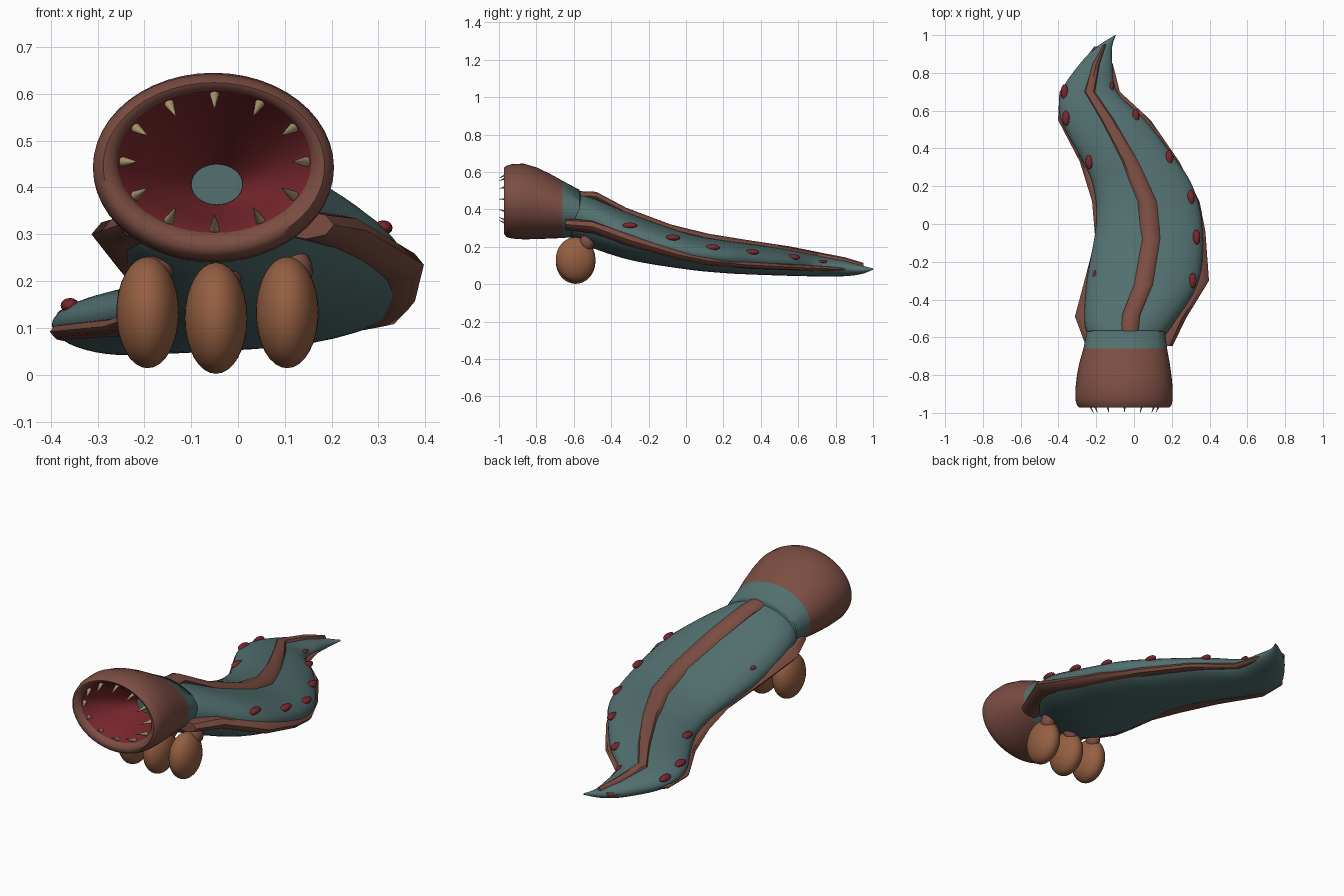
import bpy
import bmesh
from math import sin, cos, pi, radians
from mathutils import Vector, Matrix

if "Cube" in bpy.data.objects:
    bpy.data.objects.remove(bpy.data.objects["Cube"])


def material(name, rgb):
    m = bpy.data.materials.new(name)
    m.use_nodes = True
    m.diffuse_color = (*rgb, 1)
    m.node_tree.nodes["Principled BSDF"].inputs["Base Color"].default_value = (*rgb, 1)
    return m


teal = material("teal skin", (0.085, 0.16, 0.16))
brown = material("reddish brown", (0.2, 0.075, 0.055))
maroon = material("mouth red", (0.19, 0.02, 0.026))
red = material("spot red", (0.2, 0.02, 0.028))
tan = material("egg tan", (0.3, 0.115, 0.055))
ivory = material("tooth ivory", (0.42, 0.32, 0.17))


def finish(name, bm, mats, angle=50):
    bmesh.ops.recalc_face_normals(bm, faces=bm.faces[:])
    mesh = bpy.data.meshes.new(name)
    bm.to_mesh(mesh)
    bm.free()
    ob = bpy.data.objects.new(name, mesh)
    bpy.context.collection.objects.link(ob)
    for m in mats:
        mesh.materials.append(m)
    bpy.ops.object.select_all(action="DESELECT")
    bpy.context.view_layer.objects.active = ob
    ob.select_set(True)
    bpy.ops.object.shade_smooth_by_angle(angle=radians(angle))
    return ob


def loft(name, rows, sides, mats, slots=None, angle=50):
    """Elliptical sections across y; each row is (y, left, right, bottom, top)."""
    bm = bmesh.new()
    rings = []
    for y, x0, x1, z0, z1 in rows:
        rings.append([bm.verts.new(((x0 + x1) / 2 + (x1 - x0) / 2 * cos(2 * pi * i / sides), y,
                                    (z0 + z1) / 2 + (z1 - z0) / 2 * sin(2 * pi * i / sides)))
                      for i in range(sides)])
    last = len(rings) - 2
    for k, (a, b) in enumerate(zip(rings, rings[1:])):
        for i in range(sides):
            j = (i + 1) % sides
            f = bm.faces.new((a[i], a[j], b[j], b[i]))
            f.material_index = slots[k] if slots else 0
    for ring, k in ((rings[0], 0), (rings[-1], last)):
        bm.faces.new(ring).material_index = slots[k] if slots else 0
    return finish(name, bm, mats, angle)


def smooth_rows(rows, steps):
    """Catmull-Rom subdivision of section rows."""
    out = []
    for k in range(len(rows) - 1):
        p = [Vector(rows[min(max(k + d, 0), len(rows) - 1)]) for d in (-1, 0, 1, 2)]
        for s in range(steps):
            t = s / steps
            out.append(0.5 * (2 * p[1] + (p[2] - p[0]) * t
                              + (2 * p[0] - 5 * p[1] + 4 * p[2] - p[3]) * t * t
                              + (3 * p[1] - 3 * p[2] + p[3] - p[0]) * t ** 3))
    return out + [Vector(rows[-1])]


# Tapering, curved body
body_rows = smooth_rows([
    (-0.64, -0.2, 0.12, 0.27, 0.47), (-0.54, -0.26, 0.2, 0.21, 0.475),
    (-0.3, -0.25, 0.345, 0.13, 0.38), (0, -0.2, 0.36, 0.08, 0.275),
    (0.2, -0.215, 0.31, 0.06, 0.235), (0.35, -0.28, 0.215, 0.052, 0.215),
    (0.55, -0.385, 0.06, 0.045, 0.185), (0.7, -0.385, -0.09, 0.042, 0.155),
    (0.85, -0.285, -0.115, 0.043, 0.125), (0.94, -0.195, -0.115, 0.055, 0.1),
    (1.0, -0.1, -0.096, 0.078, 0.085)], 6)
loft("body", body_rows, 40, [teal])


def section(y):
    return min(body_rows, key=lambda r: abs(r[0] - y))


# Raised strip along the back: y, x, z, half width
back = [(-0.6, -0.025, 0.475, 0.045), (-0.48, -0.015, 0.47, 0.047), (-0.32, 0.05, 0.385, 0.05),
        (-0.08, 0.09, 0.295, 0.05), (0.12, 0.07, 0.246, 0.05), (0.33, -0.02, 0.212, 0.046),
        (0.55, -0.14, 0.179, 0.038), (0.7, -0.235, 0.149, 0.03), (0.85, -0.2, 0.12, 0.02),
        (0.95, -0.155, 0.09, 0.008)]
loft("back_strip", [(y, x - w, x + w, z - 0.025, z + 0.024) for y, x, z, w in back], 8, [brown], angle=40)

# Side fins: y, outer edge x, middle z, half height
left_fin = [(-0.645, 0.205, 0.32, 0.03), (-0.5, 0.275, 0.308, 0.036), (-0.3, 0.397, 0.235, 0.034),
            (-0.04, 0.378, 0.157, 0.028), (0.12, 0.347, 0.125, 0.024), (0.33, 0.24, 0.103, 0.02),
            (0.55, 0.088, 0.092, 0.017), (0.7, -0.075, 0.085, 0.014), (0.85, -0.113, 0.08, 0.01)]
right_fin = [(-0.645, -0.255, 0.32, 0.03), (-0.49, -0.313, 0.3, 0.036), (-0.3, -0.262, 0.235, 0.034),
             (-0.08, -0.205, 0.165, 0.028), (0.12, -0.222, 0.125, 0.024), (0.33, -0.287, 0.103, 0.02),
             (0.55, -0.402, 0.092, 0.017), (0.7, -0.395, 0.085, 0.014), (0.94, -0.21, 0.08, 0.01)]
for name, side, fin in (("left_fin", 1, left_fin), ("right_fin", -1, right_fin)):
    loft(name, [(y, *sorted((x, x - side * 4 * h)), z - h, z + h) for y, x, z, h in fin],
         8, [brown], angle=40)

# Head: neck collar, flared brown shell, rounded lip, funnel mouth and throat
outer = [(-0.57, -0.25, 0.165, 0.255, 0.505), (-0.66, -0.268, 0.175, 0.247, 0.553),
         (-0.73, -0.288, 0.188, 0.244, 0.592), (-0.8, -0.302, 0.198, 0.241, 0.625),
         (-0.87, -0.31, 0.205, 0.24, 0.645), (-0.93, -0.31, 0.205, 0.244, 0.642),
         (-0.96, -0.302, 0.198, 0.252, 0.633), (-0.972, -0.288, 0.185, 0.268, 0.624),
         (-0.968, -0.27, 0.17, 0.288, 0.614), (-0.95, -0.258, 0.157, 0.303, 0.607)]
funnel = [(-0.85, -0.21, 0.117, 0.33, 0.55), (-0.7, -0.1, 0.01, 0.363, 0.45)]
loft("head", [(-0.565, -0.235, 0.15, 0.27, 0.49)] + outer + funnel, 48, [teal, brown, maroon],
     [0, 0] + [1] * 8 + [2, 2])
loft("throat_disc", [(-0.701, -0.1, 0.01, 0.363, 0.45), (-0.705, -0.1, 0.01, 0.363, 0.45)], 32, [teal])


def ellipsoid(name, centre, radii, mat, sides=24):
    bm = bmesh.new()
    bmesh.ops.create_uvsphere(bm, u_segments=sides, v_segments=sides // 2, radius=1)
    bmesh.ops.transform(bm, verts=bm.verts[:],
                        matrix=Matrix.Translation(centre) @ Matrix.Diagonal((*radii, 1)))
    return finish(name, bm, [mat], 60)


# Teeth around the lip, leaning forward and inward
for i in range(12):
    a = 2 * pi * i / 12
    base = Vector((-0.05 + 0.195 * cos(a), -0.935, 0.455 + 0.145 * sin(a)))
    tip = Vector((-0.05 + 0.165 * cos(a), -1.0, 0.455 + 0.112 * sin(a)))
    d = tip - base
    bm = bmesh.new()
    bmesh.ops.create_cone(bm, cap_ends=True, segments=10, radius1=0.011, radius2=0.0005, depth=d.length)
    bmesh.ops.transform(bm, verts=bm.verts[:], matrix=Matrix.Translation((base + tip) / 2)
                        @ d.to_track_quat("Z", "Y").to_matrix().to_4x4())
    finish(f"tooth_{i + 1}", bm, [ivory])

# Three eggs hanging under the neck, each on a short stalk
for i, (x, z) in enumerate([(-0.193, 0.133), (-0.047, 0.121), (0.105, 0.133)]):
    ellipsoid(f"egg_{i + 1}", (x, -0.59, z), (0.067, 0.106, 0.119), tan, 32)
    ellipsoid(f"egg_stalk_{i + 1}", (x + 0.02, -0.53, z + 0.09), (0.035, 0.04, 0.045), brown, 16)

# Spots along both flanks
for side, places in ((1, (-0.3, -0.07, 0.14, 0.35, 0.57, 0.73)), (-1, (-0.27, 0.33, 0.56, 0.7))):
    for i, y in enumerate(places):
        _, x0, x1, z0, z1 = section(y)
        a = radians(28)
        centre = ((x0 + x1) / 2 + side * (x1 - x0) / 2 * cos(a), y, (z0 + z1) / 2 + (z1 - z0) / 2 * sin(a))
        size = 0.6 if y in (-0.27, 0.73) else 1
        ellipsoid(f"{'left' if side > 0 else 'right'}_spot_{i + 1}", centre,
                  (0.02 * size, 0.04 * size, 0.016 * size), red, 16)
